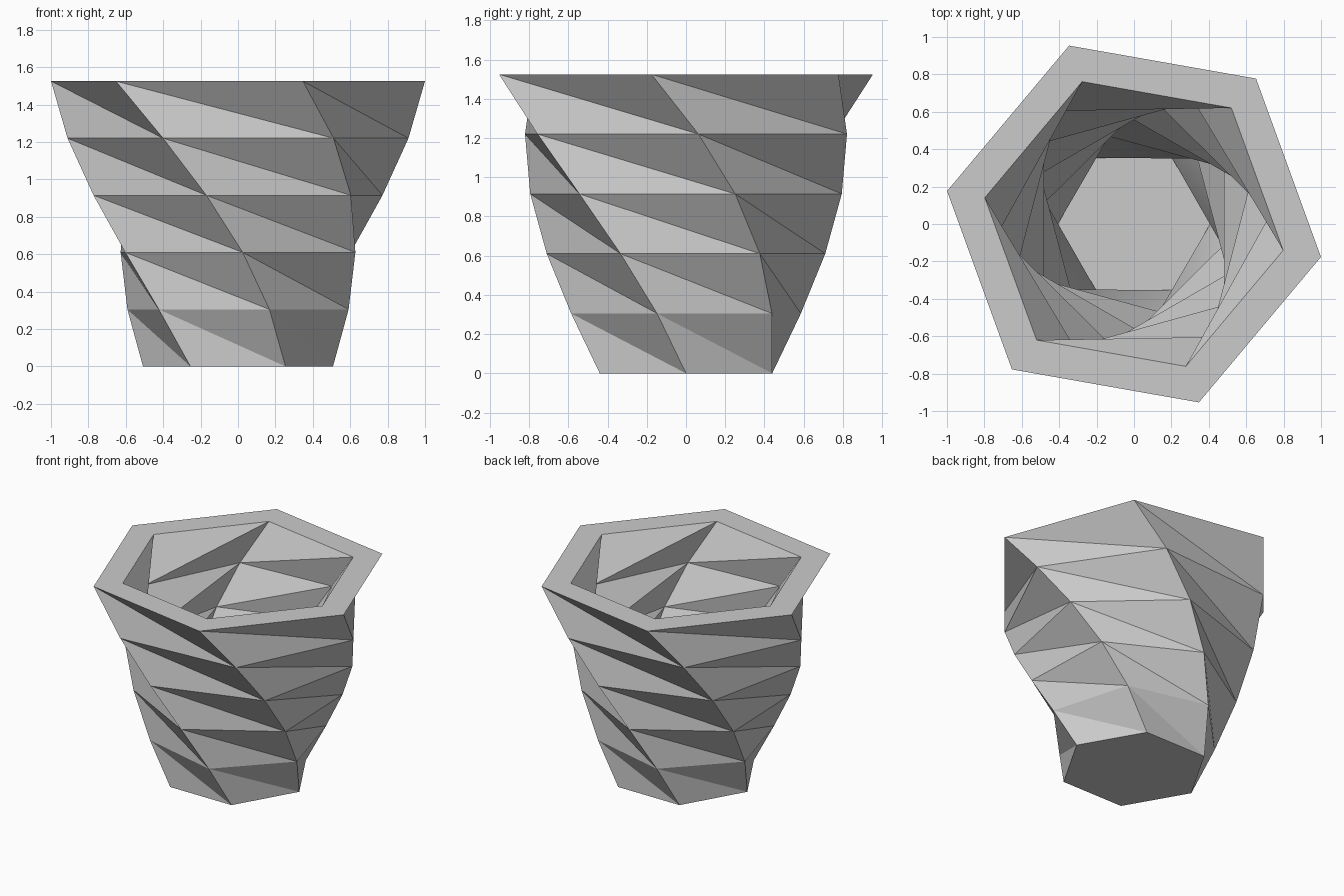
import bpy
import math

cube = bpy.data.objects.get("Cube")
if cube:
    bpy.data.objects.remove(cube, do_unlink=True)

SIDES = 6
LEVELS = 5
HEIGHT = 1.525
TWIST = math.radians(-14)


def add_wall(verts, rings, base_radius, top_radius, base_z):
    """Stack hexagon rings, each turned a little further than the last."""
    for level in range(LEVELS + 1):
        t = level / LEVELS
        radius = base_radius + (top_radius - base_radius) * t
        z = base_z + (HEIGHT - base_z) * t
        ring = []
        for i in range(SIDES):
            a = 2 * math.pi * i / SIDES + TWIST * level
            ring.append(len(verts))
            verts.append((radius * math.cos(a), radius * math.sin(a), z))
        rings.append(ring)


def wall_faces(rings, inward):
    """Join neighbouring rings with folded triangle pairs."""
    faces = []
    for low, high in zip(rings, rings[1:]):
        for i in range(SIDES):
            j = (i + 1) % SIDES
            faces += [(low[i], low[j], high[i]), (high[i], low[j], high[j])]
    return [f[::-1] for f in faces] if inward else faces


verts, outer, inner = [], [], []
add_wall(verts, outer, 0.508, 1.015, 0.0)
add_wall(verts, inner, 0.407, 0.81, 0.1)

# Outer and inner walls, underside and inside floor
faces = wall_faces(outer, False) + wall_faces(inner, True)
faces += [tuple(outer[0][::-1]), tuple(inner[0])]

# Flat rim
for i in range(SIDES):
    j = (i + 1) % SIDES
    faces.append((outer[-1][i], outer[-1][j], inner[-1][j], inner[-1][i]))

mesh = bpy.data.meshes.new("twisted_vase")
mesh.from_pydata(verts, [], faces)
mesh.update()
vase = bpy.data.objects.new("twisted_vase", mesh)
bpy.context.collection.objects.link(vase)

# Plain grey finish
grey = bpy.data.materials.new("light_grey")
grey.use_nodes = True
colour = (0.6, 0.6, 0.6, 1.0)
grey.diffuse_color = colour
grey.node_tree.nodes["Principled BSDF"].inputs["Base Color"].default_value = colour
mesh.materials.append(grey)

# Soften only the shallow folds
bpy.ops.object.select_all(action='DESELECT')
vase.select_set(True)
bpy.context.view_layer.objects.active = vase
bpy.ops.object.shade_smooth_by_angle(angle=math.radians(30))
